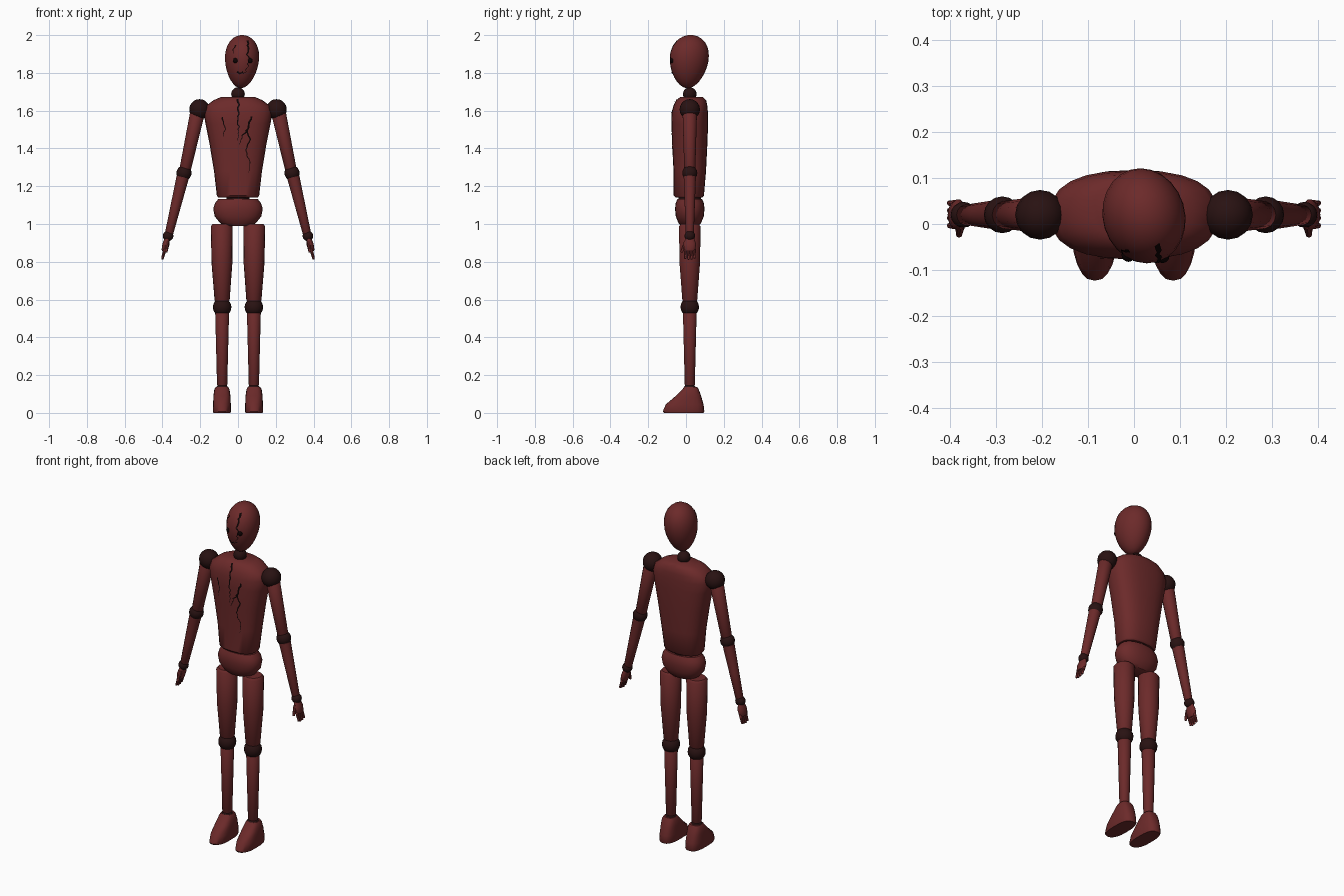
import bpy, bmesh, math, random
from mathutils import Vector, Matrix
from mathutils.bvhtree import BVHTree

if "Cube" in bpy.data.objects:
    bpy.data.objects.remove(bpy.data.objects["Cube"])
random.seed(4)
CY = 0.02  # depth of the body's middle plane


def material(name, rgb):
    m = bpy.data.materials.new(name)
    m.use_nodes = True
    m.diffuse_color = (*rgb, 1)
    bsdf = m.node_tree.nodes["Principled BSDF"]
    bsdf.inputs["Base Color"].default_value = (*rgb, 1)
    bsdf.inputs["Roughness"].default_value = 0.8
    return m


RED = material("dark red wood", (0.15, 0.023, 0.023))
JOINT = material("blackened joint", (0.022, 0.006, 0.006))
BLACK = material("crack black", (0.004, 0.001, 0.001))


def finish(name, bm, mat, smooth=True):
    me = bpy.data.meshes.new(name)
    bm.to_mesh(me)
    bm.free()
    ob = bpy.data.objects.new(name, me)
    bpy.context.collection.objects.link(ob)
    me.materials.append(mat)
    if smooth:
        bpy.ops.object.select_all(action="DESELECT")
        ob.select_set(True)
        bpy.context.view_layer.objects.active = ob
        bpy.ops.object.shade_smooth_by_angle(angle=math.radians(42))
    return ob


def loft(rings, n=20, power=2.0):
    """Skin closed super-ellipse rings given as (z, cx, cy, rx, ry)."""
    bm = bmesh.new()
    loops = []
    for z, cx, cy, rx, ry in rings:
        loop = []
        for i in range(n):
            c, s = math.cos(math.tau * i / n), math.sin(math.tau * i / n)
            x = math.copysign(abs(c) ** (2 / power), c)
            y = math.copysign(abs(s) ** (2 / power), s)
            loop.append(bm.verts.new((cx + rx * x, cy + ry * y, z)))
        loops.append(loop)
    for a, b in zip(loops, loops[1:]):
        for i in range(n):
            j = (i + 1) % n
            bm.faces.new((a[i], a[j], b[j], b[i]))
    bm.faces.new(loops[0][::-1])
    bm.faces.new(loops[-1])
    return bm


def limb(name, a, b, r1, r2, mat=RED, n=14, flat=1.0, mid=None):
    """Round-ended tapered rod from a to b; flat squeezes it across x."""
    a, b = Vector(a), Vector(b)
    d = b - a
    h = d.length
    e = min(r1, r2) * 0.3
    rm = mid or (r1 + r2) / 2
    prof = [(0, r1 * 0.82), (e, r1), (h * 0.5, rm), (h - e, r2), (h, r2 * 0.78)]
    bm = loft([(z, 0, 0, r * flat, r) for z, r in prof], n)
    zax = d.normalized()
    xax = Vector((0, 1, 0)).cross(zax).normalized()
    rot = Matrix((xax, zax.cross(xax), zax)).transposed().to_4x4()
    bm.transform(Matrix.Translation(a) @ rot)
    return finish(name, bm, mat)


def ball(name, pos, r, mat=JOINT, seg=16):
    bm = bmesh.new()
    bmesh.ops.create_uvsphere(bm, u_segments=seg, v_segments=10, radius=r,
                              matrix=Matrix.Translation(pos))
    return finish(name, bm, mat)


def surface(ob):
    bm = bmesh.new()
    bm.from_mesh(ob.data)
    tree = BVHTree.FromBMesh(bm)
    bm.free()
    return tree


def crack(name, tree, pts, w):
    """Thin jagged strip laid on the front of a surface; pts are (x, z)."""
    line = []
    for p, q in zip(pts, pts[1:]):
        p, q = Vector(p), Vector(q)
        for k in range(4):
            line.append(p.lerp(q, k / 4) + Vector((random.uniform(-1, 1) * w * 0.7, 0)))
    line.append(Vector(pts[-1]))
    bm = bmesh.new()
    prev = None
    for i, p in enumerate(line):
        t = (line[min(i + 1, len(line) - 1)] - line[max(i - 1, 0)]).normalized()
        half = w * 0.5 * (1.15 - i / len(line))
        pair = []
        for s in (-1, 1):
            q = p + Vector((-t.y, t.x)) * half * s
            hit, nor, _, _ = tree.ray_cast(Vector((q.x, -1, q.y)), Vector((0, 1, 0)))
            if hit:
                pair.append(bm.verts.new(hit + nor * 0.003))
        if len(pair) == 2 and prev:
            f = bm.faces.new((prev[0], prev[1], pair[1], pair[0]))
            f.normal_update()
            if f.normal.y > 0:
                f.normal_flip()
        prev = pair if len(pair) == 2 else None
    return finish(name, bm, BLACK, smooth=False)


# Torso and pelvis
torso = finish("torso", loft([
    (1.14, 0, 0.015, 0.105, 0.07), (1.15, 0, 0.015, 0.112, 0.08),
    (1.28, 0, 0.02, 0.127, 0.086), (1.42, 0, 0.02, 0.15, 0.093),
    (1.53, 0, 0.02, 0.172, 0.097), (1.59, 0, 0.02, 0.182, 0.096),
    (1.625, 0, 0.023, 0.17, 0.09), (1.655, 0, 0.027, 0.13, 0.08),
    (1.672, 0, 0.03, 0.09, 0.06)], 24, 2.5), RED)
finish("pelvis", loft([
    (0.99, 0, CY, 0.07, 0.045), (1.005, 0, CY, 0.095, 0.06),
    (1.04, 0, CY, 0.123, 0.074), (1.08, 0, CY, 0.131, 0.078),
    (1.11, 0, CY, 0.122, 0.075), (1.132, 0, CY, 0.105, 0.065)], 24, 2.3), RED)
limb("waist_core", (0, CY, 1.11), (0, CY, 1.16), 0.06, 0.06, JOINT)

# Neck and egg-shaped head, turned and tipped a little to its left
ball("neck_ball", (0, CY, 1.688), 0.036)
egg = []
for i in range(15):
    t = math.pi * (0.04 + 0.92 * i / 14)
    z, r = -math.cos(t), math.sin(t)
    k = 1 + 0.17 * z  # narrower toward the chin
    egg.append((z * 0.141, 0, -0.008 * (1 - z), 0.088 * r * k, 0.103 * r * k))
head_mat = (Matrix.Translation((0.018, 0.024, 1.86)) @ Matrix.Rotation(0.07, 4, "Y")
            @ Matrix.Rotation(math.radians(17), 4, "Z"))
bm = loft(egg, 24)
bm.transform(head_mat)
head = finish("head", bm, RED)

# Face: eyes, ragged mouth and cracks
skin = surface(head)
for side, x in (("right", -0.012), ("left", 0.062)):
    hit = skin.ray_cast(Vector((x, -1, 1.865)), Vector((0, 1, 0)))[0]
    ball(side + "_eye", hit + Vector((0, 0.007, 0)), 0.015, BLACK)
crack("mouth", skin, [(0.0, 1.808), (0.012, 1.797), (0.022, 1.807), (0.032, 1.797),
                      (0.044, 1.81)], 0.008)
crack("brow_crack", skin, [(0.045, 1.97), (0.056, 1.935), (0.046, 1.905), (0.06, 1.87),
                           (0.05, 1.84), (0.04, 1.81)], 0.009)
crack("temple_crack", skin, [(-0.012, 1.945), (-0.025, 1.925), (-0.022, 1.9)], 0.006)

# Chest cracks
chest = surface(torso)
crack("centre_crack", chest, [(0, 1.66), (0.006, 1.6), (-0.002, 1.54), (0.005, 1.49),
                              (0, 1.44)], 0.009)
crack("long_crack", chest, [(0.072, 1.57), (0.05, 1.51), (0.062, 1.45), (0.045, 1.39),
                            (0.058, 1.33), (0.053, 1.27)], 0.009)
crack("branch_crack", chest, [(0.052, 1.5), (0.022, 1.47), (0.005, 1.42)], 0.008)
crack("side_crack", chest, [(-0.082, 1.565), (-0.068, 1.515), (-0.076, 1.46)], 0.007)

# Arms, hands and legs on both sides
for side, s in (("left", 1), ("right", -1)):
    def at(x, z, y=CY):
        return Vector((s * x, y, z))

    ball(side + "_shoulder", at(0.204, 1.607), 0.054)
    limb(side + "_upper_arm", at(0.212, 1.6), at(0.283, 1.275), 0.039, 0.03)
    ball(side + "_elbow", at(0.286, 1.27), 0.04)
    limb(side + "_forearm", at(0.291, 1.255), at(0.366, 0.945), 0.033, 0.022)
    ball(side + "_wrist", at(0.37, 0.937), 0.028)
    limb(side + "_palm", at(0.373, 0.93), at(0.39, 0.855), 0.024, 0.03, flat=0.55, mid=0.034)
    for i in range(4):
        y = CY + (i - 1.5) * 0.0155
        tip = 0.81 + 0.005 * abs(i - 1.3)
        limb(f"{side}_finger_{i + 1}", at(0.386, 0.868, y), at(0.401, tip, y * 1.05),
             0.0085, 0.006, n=8)
    limb(side + "_thumb", at(0.376, 0.905, 0.0), at(0.38, 0.85, -0.024), 0.011, 0.007, n=8)

    limb(side + "_thigh", at(0.086, 1.0), at(0.084, 0.585), 0.058, 0.04, mid=0.055, n=18)
    ball(side + "_knee", at(0.084, 0.56), 0.049)
    limb(side + "_shin", at(0.084, 0.55), at(0.084, 0.14), 0.037, 0.027, n=18)
    ball(side + "_ankle", at(0.084, 0.122), 0.034)

    # Foot: stacked rounded soles, pinched toward the toe
    bm = loft([(0, 0, -0.012, 0.045, 0.105), (0.008, 0, -0.013, 0.048, 0.11),
               (0.045, 0, -0.007, 0.047, 0.1), (0.09, 0, 0.013, 0.045, 0.067),
               (0.125, 0, 0.024, 0.04, 0.043), (0.138, 0, 0.025, 0.032, 0.034)], 20, 2.8)
    for v in bm.verts:
        if v.co.y < -0.07:
            v.co.x *= 1 + (v.co.y + 0.07) * 4
        v.co.x += s * 0.085
    finish(side + "_foot", bm, RED)
